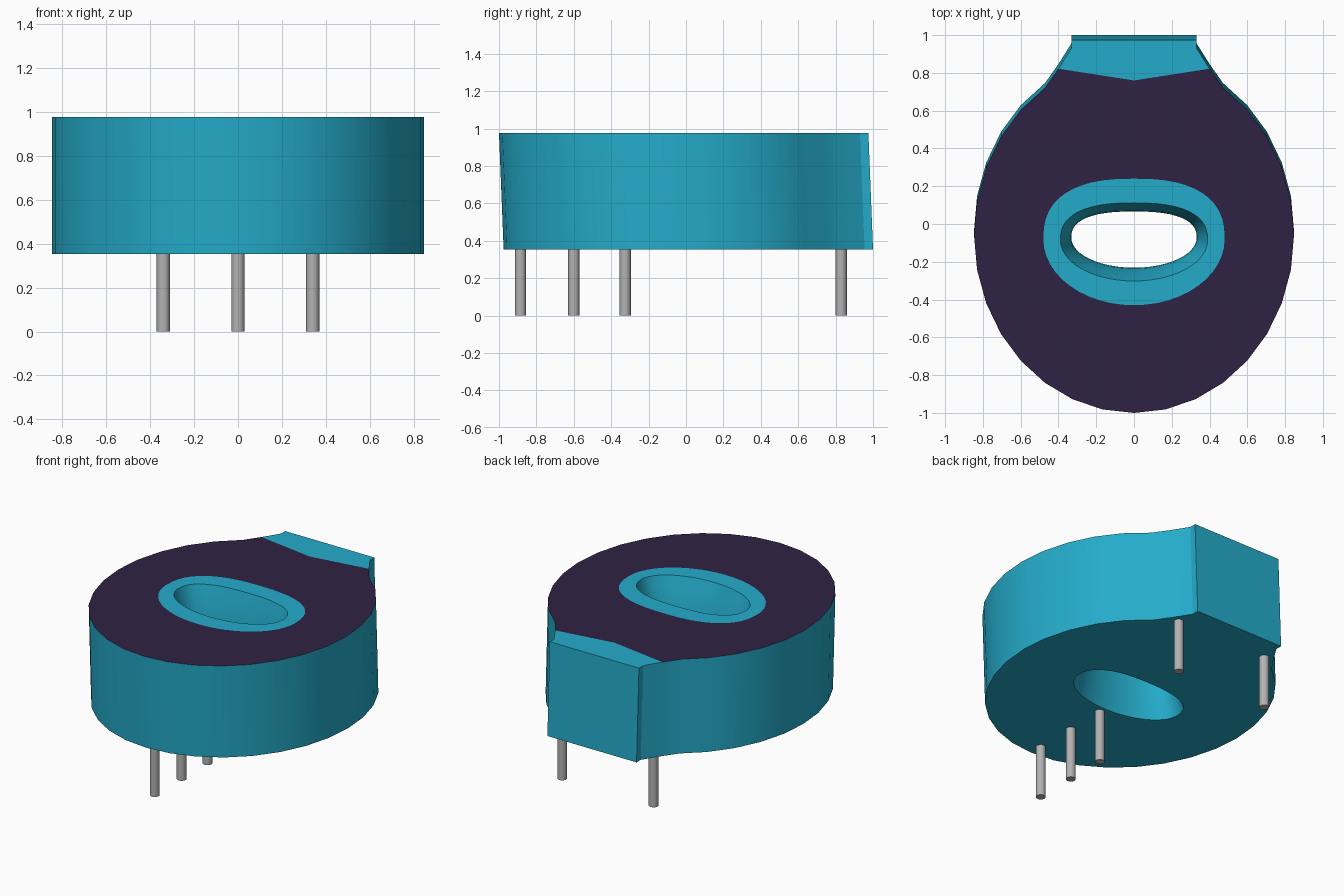
import bpy, bmesh, math

cube = bpy.data.objects.get("Cube")
if cube:
    bpy.data.objects.remove(cube, do_unlink=True)


def material(name, rgb, rough=0.6):
    m = bpy.data.materials.new(name)
    m.use_nodes = True
    m.diffuse_color = (*rgb, 1)
    bsdf = m.node_tree.nodes["Principled BSDF"]
    bsdf.inputs["Base Color"].default_value = (*rgb, 1)
    bsdf.inputs["Roughness"].default_value = rough
    return m


teal = material("teal", (0.018, 0.41, 0.59))
purple = material("dark_purple", (0.029, 0.016, 0.058))
grey = material("pin_grey", (0.45, 0.45, 0.45))

Z_BOTTOM, Z_TOP = 0.352, 0.977
LEAN = 0.025          # the body leans slightly towards the front
SEG = 48


def smooth(obj):
    bpy.ops.object.select_all(action='DESELECT')
    obj.select_set(True)
    bpy.context.view_layer.objects.active = obj
    bpy.ops.object.shade_smooth_by_angle(angle=math.radians(28))


def oval(rx, front, back, cy, power=2.5):
    """Oval with a round front half and a squarer back half."""
    pts = []
    for i in range(SEG):
        a = 2 * math.pi * i / SEG
        c, s = math.cos(a), math.sin(a)
        if s > 0:
            e = 2 / power
            pts.append((rx * math.copysign(abs(c) ** e, c),
                        cy + (back - cy) * s ** e))
        else:
            pts.append((rx * c, cy + (cy - front) * s))
    return pts


def body():
    bm = bmesh.new()

    def ring(pts, t):
        """Vertices of a closed loop; t is 0 at the top and 1 at the bottom."""
        z = Z_TOP + (Z_BOTTOM - Z_TOP) * t
        return [bm.verts.new((x, y + LEAN * t, z)) for x, y in pts]

    def edge(a, b):
        return bm.edges.get((a, b)) or bm.edges.new((a, b))

    def loop_edges(vs):
        return [edge(v, vs[(i + 1) % len(vs)]) for i, v in enumerate(vs)]

    def fill(edges, mat):
        res = bmesh.ops.triangle_fill(bm, edges=edges, use_beauty=True)
        for f in res["geom"]:
            if isinstance(f, bmesh.types.BMFace):
                f.material_index = mat

    def bridge(a, b):
        n = len(a)
        for i in range(n):
            j = (i + 1) % n
            bm.faces.new((a[i], a[j], b[j], b[i]))

    # Outline: 32-sided ellipse whose back runs into a flat-ended neck
    outline = []
    for k in range(3, 30):
        a = math.pi / 2 + 2 * math.pi * k / 32
        outline.append((0.847 * math.cos(a), -0.06 + 0.94 * math.sin(a)))
    neck = [(0.40, 0.822), (0.332, 0.93), (0.332, 0.975)]
    right_end = len(outline)
    outline += neck + [(-x, y) for x, y in reversed(neck)]
    left_end = len(outline) - 1

    top, bottom = ring(outline, 0), ring(outline, 1)
    bridge(top, bottom)

    # Waisted hole through the body
    rows = []
    steps = 10
    for i in range(steps + 1):
        t = i / steps
        d = 0.058 * math.sin(math.pi * t)
        rows.append(ring(oval(0.39 - d, -0.302 + d, 0.112 - d, -0.085), t))
    for a, b in zip(rows, rows[1:]):
        bridge(a, b)

    # Teal rim around the hole
    rim = ring(oval(0.48, -0.43, 0.24, -0.08), 0)
    bridge(rim, rows[0])

    # Dark top panel, teal neck top and underside
    mid = bm.verts.new((0, 0.76, Z_TOP))
    vee = [edge(top[right_end], mid), edge(mid, top[left_end])]
    around = loop_edges(top)
    neck_edges = around[right_end:left_end]
    panel_edges = around[:right_end] + around[left_end:]
    fill(panel_edges + vee + loop_edges(rim), 1)
    fill(neck_edges + vee, 0)
    fill(loop_edges(bottom) + loop_edges(rows[-1]), 0)

    bmesh.ops.recalc_face_normals(bm, faces=bm.faces)
    me = bpy.data.meshes.new("body")
    bm.to_mesh(me)
    bm.free()
    obj = bpy.data.objects.new("body", me)
    bpy.context.collection.objects.link(obj)
    me.materials.append(teal)
    me.materials.append(purple)
    smooth(obj)


body()

# Pins: a row of three at the front, a pair at the back
pins = {
    "front_pin": (0, -0.885), "middle_pin": (0, -0.6), "inner_pin": (0, -0.325),
    "back_left_pin": (0.34, 0.83), "back_right_pin": (-0.34, 0.83),
}
for name, (x, y) in pins.items():
    height = Z_BOTTOM + 0.005
    bpy.ops.mesh.primitive_cylinder_add(vertices=20, radius=0.03, depth=height,
                                        location=(x, y, height / 2))
    pin = bpy.context.object
    pin.name = name
    pin.data.materials.append(grey)
    smooth(pin)
